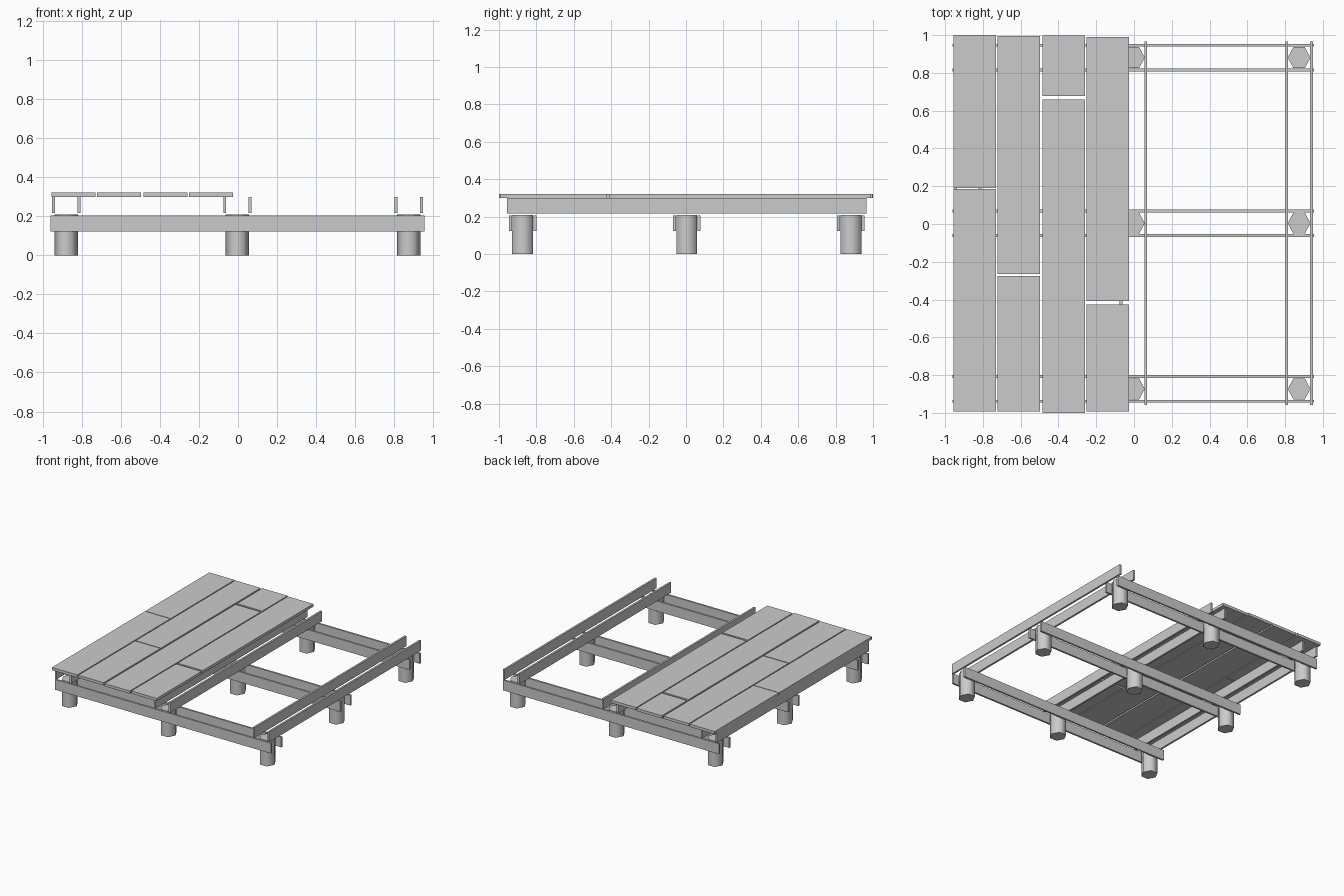
import bpy
from math import radians

if "Cube" in bpy.data.objects:
    bpy.data.objects.remove(bpy.data.objects["Cube"])

CX, CY = -0.003, 0.004      # centre of the substructure
STEP = 0.877                # spacing between posts
OFFSET = 0.065              # planks clamp each post at this distance
THICK = 0.015


def box(name, x0, x1, y0, y1, z0, z1):
    bpy.ops.mesh.primitive_cube_add(
        size=1, location=((x0 + x1) / 2, (y0 + y1) / 2, (z0 + z1) / 2))
    ob = bpy.context.object
    ob.name = name
    ob.scale = (x1 - x0, y1 - y0, z1 - z0)
    bpy.ops.object.transform_apply(location=False, rotation=False, scale=True)
    return ob


# Hexagonal posts, points facing left and right
for i in (-1, 0, 1):
    for j in (-1, 0, 1):
        bpy.ops.mesh.primitive_cylinder_add(
            vertices=6, radius=0.06, depth=0.208, rotation=(0, 0, radians(30)),
            location=(CX + i * STEP, CY + j * STEP, 0.104))
        post = bpy.context.object
        post.name = "post"
        bpy.ops.object.transform_apply(location=False, rotation=True, scale=False)
        post.scale.y = 1.08
        bpy.ops.object.transform_apply(location=False, rotation=False, scale=True)
        bpy.ops.object.shade_smooth_by_angle(angle=radians(65))

# Paired lower beams (along x) and paired upper joists (along y)
for i in (-1, 0, 1):
    for side in (-1, 1):
        y = CY + i * STEP + side * OFFSET
        box("beam", CX - 0.957, CX + 0.957, y - THICK / 2, y + THICK / 2, 0.123, 0.205)
        x = CX + i * STEP + side * OFFSET
        box("joist", x - THICK / 2, x + THICK / 2, CY - 0.961, CY + 0.961, 0.217, 0.299)

# Deck boards: left edge, then (front, back) of each piece in the row
rows = [
    (-0.955, [(-0.992, 0.185), (0.190, 1.0)]),
    (-0.722, [(-0.992, -0.274), (-0.266, 0.996)]),
    (-0.484, [(-1.0, 0.660), (0.677, 0.998)]),
    (-0.251, [(-0.992, -0.425), (-0.408, 0.990)]),
]
for x, pieces in rows:
    for y0, y1 in pieces:
        box("deck_board", x, x + 0.225, y0, y1, 0.299, 0.321)
